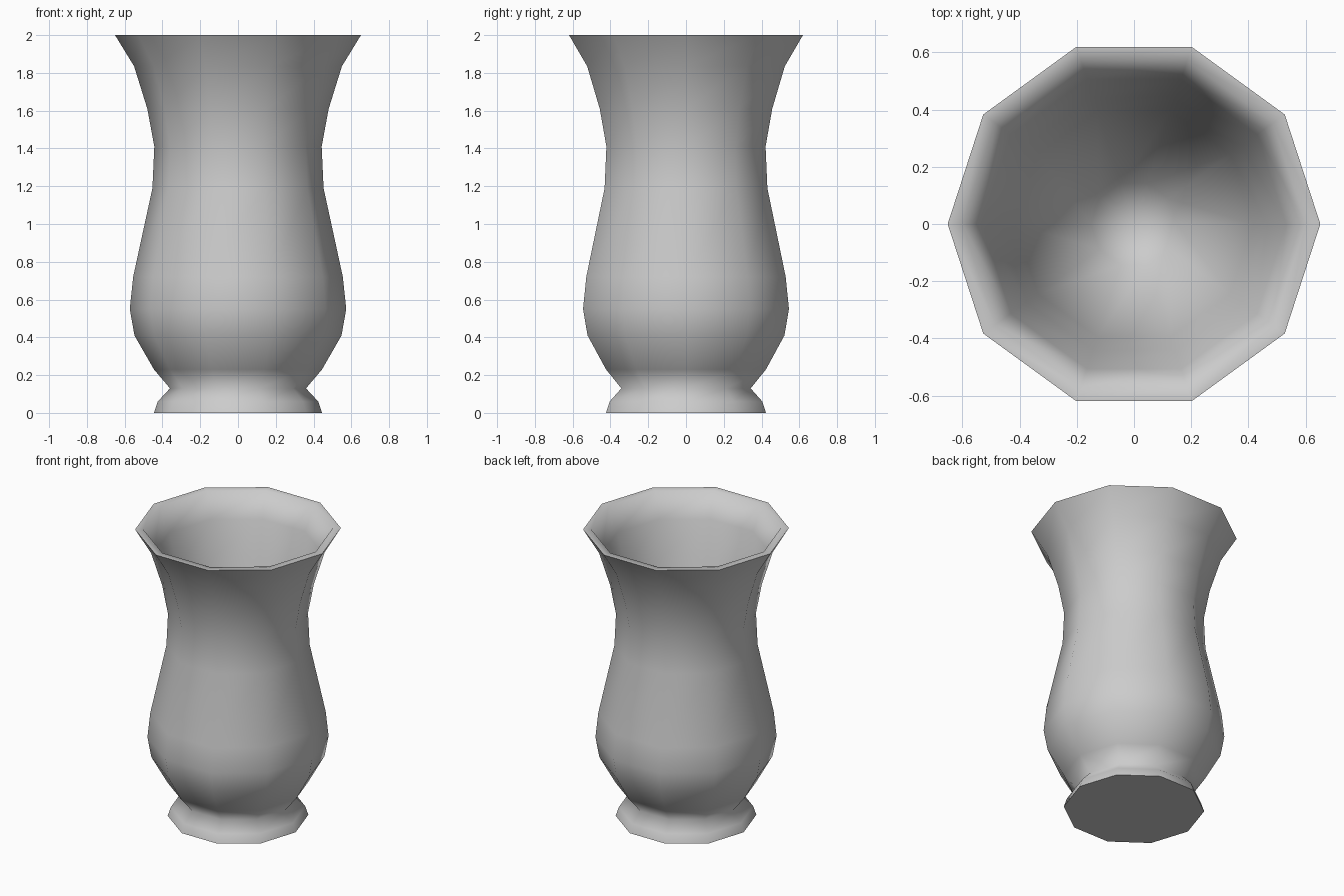
import bpy, bmesh
from math import cos, sin, pi, radians

if "Cube" in bpy.data.objects:
    bpy.data.objects.remove(bpy.data.objects["Cube"])

SIDES = 10


def lathe(name, profile):
    """Revolve (radius, z) points around z; both ends are closed on the axis."""
    bm = bmesh.new()
    rings = []
    for r, z in profile:
        if r == 0:
            rings.append([bm.verts.new((0, 0, z))] * SIDES)
        else:
            rings.append([bm.verts.new((r * cos(2 * pi * i / SIDES),
                                        r * sin(2 * pi * i / SIDES), z))
                          for i in range(SIDES)])
    for low, high in zip(rings, rings[1:]):
        for i in range(SIDES):
            j = (i + 1) % SIDES
            corners = list(dict.fromkeys((low[i], low[j], high[j], high[i])))
            bm.faces.new(corners)
    bmesh.ops.recalc_face_normals(bm, faces=bm.faces)
    mesh = bpy.data.meshes.new(name)
    bm.to_mesh(mesh)
    bm.free()
    obj = bpy.data.objects.new(name, mesh)
    bpy.context.collection.objects.link(obj)
    bpy.ops.object.select_all(action='DESELECT')
    obj.select_set(True)
    bpy.context.view_layer.objects.active = obj
    # soft walls and waist, crisp base edge and rim
    bpy.ops.object.shade_smooth_by_angle(angle=radians(95))
    return obj


# Flat base and flared foot
foot = [(0, 0), (0.445, 0), (0.425, 0.06), (0.36, 0.13)]
# Round belly, neck and flared lip
body = [(0.445, 0.23), (0.548, 0.41), (0.573, 0.55), (0.555, 0.72),
        (0.453, 1.19), (0.443, 1.41), (0.48, 1.61), (0.55, 1.835), (0.651, 2.0)]
# Flat lip, then a deep tapering hollow down to a small floor
hollow = [(0.60, 2.0), (0.532, 1.83), (0.465, 1.60), (0.415, 1.41),
          (0.15, 0.42), (0, 0.41)]

lathe("vase", foot + body + hollow)
